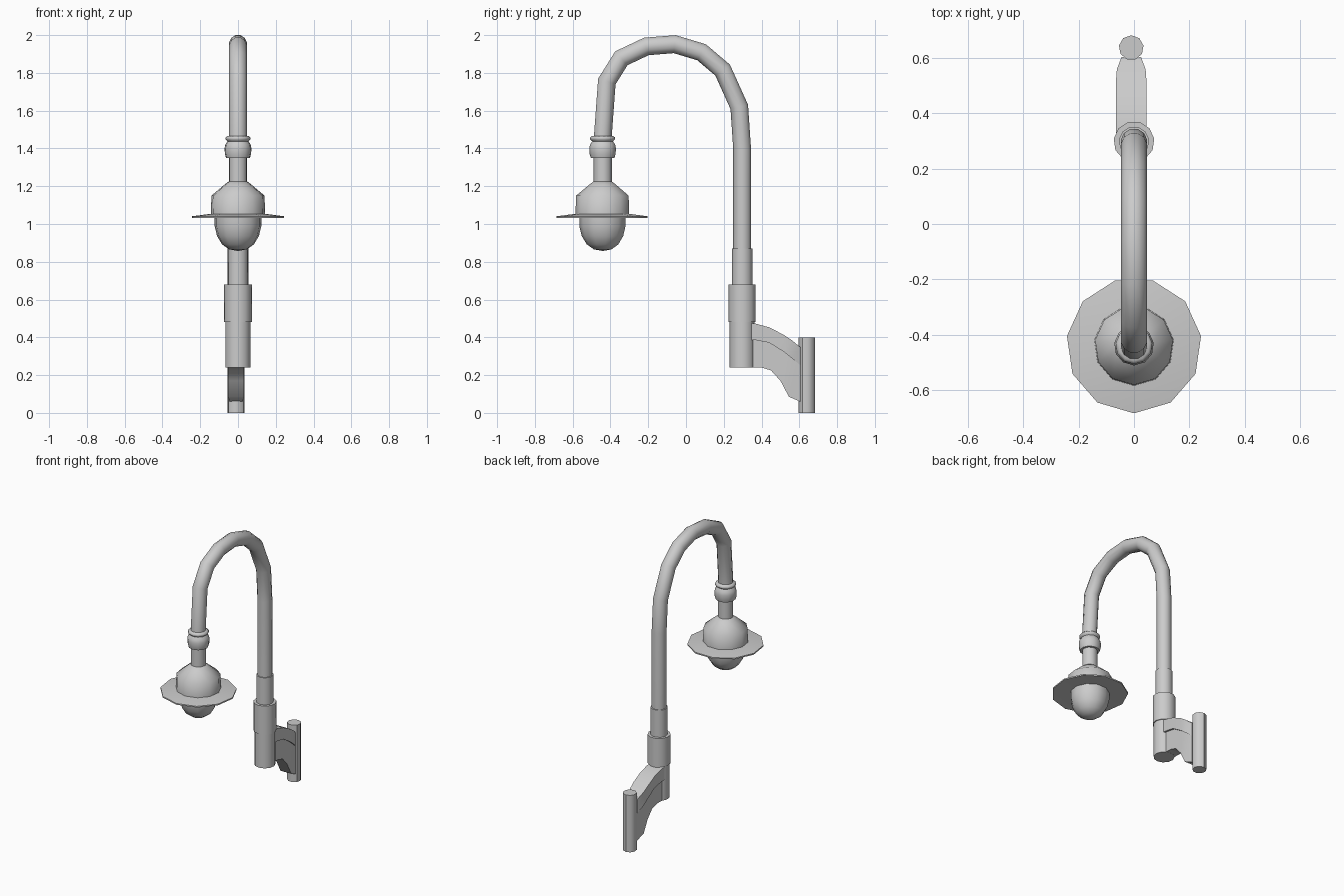
import bpy, bmesh, math
from mathutils import Vector

if "Cube" in bpy.data.objects:
    bpy.data.objects.remove(bpy.data.objects["Cube"])


def finish(name, bm, angle=40):
    bmesh.ops.remove_doubles(bm, verts=bm.verts, dist=1e-5)
    bmesh.ops.recalc_face_normals(bm, faces=bm.faces)
    me = bpy.data.meshes.new(name)
    bm.to_mesh(me)
    bm.free()
    ob = bpy.data.objects.new(name, me)
    bpy.context.collection.objects.link(ob)
    bpy.ops.object.select_all(action='DESELECT')
    ob.select_set(True)
    bpy.context.view_layer.objects.active = ob
    bpy.ops.object.shade_smooth_by_angle(angle=math.radians(angle))
    return ob


def skin(bm, rings):
    for a, b in zip(rings, rings[1:]):
        n = len(a)
        for i in range(n):
            bm.faces.new((a[i], a[(i + 1) % n], b[(i + 1) % n], b[i]))


def lathe(name, profile, x, y, sides=11, start=-90, angle=40):
    """Turn an (r, z) profile around a vertical axis."""
    bm = bmesh.new()
    turns = [math.radians(start + 360 * i / sides) for i in range(sides)]
    rings = [[bm.verts.new((x + r * math.cos(t), y + r * math.sin(t), z))
              for t in turns] for r, z in profile]
    skin(bm, rings)
    return finish(name, bm, angle)


def drum(name, r, z0, z1, x, y, **kw):
    return lathe(name, [(0, z0), (r, z0), (r, z1), (0, z1)], x, y, **kw)


def tube(name, path, r, sides=11):
    """Sweep a round section along a (y, z) path with mitred joints."""
    bm = bmesh.new()
    pts = [Vector(p) for p in path]
    rings = []
    for i, p in enumerate(pts):
        d0 = (p - pts[max(i - 1, 0)]).normalized()
        d1 = (pts[min(i + 1, len(pts) - 1)] - p).normalized()
        d = (d0 + d1).normalized()
        n = Vector((-d.y, d.x))
        rr = r / max(d.dot(d0), d.dot(d1))
        ring = []
        for k in range(sides):
            t = math.tau * k / sides + math.pi / 2
            q = p + n * rr * math.sin(t)
            ring.append(bm.verts.new((r * math.cos(t), q.x, q.y)))
        rings.append(ring)
    skin(bm, rings)
    bm.faces.new(rings[0])
    bm.faces.new(rings[-1])
    return finish(name, bm)


def arm(name, stations, x):
    """Rectangular bar through (y, z_top, z_bottom, half_width) stations."""
    bm = bmesh.new()
    rings = [[bm.verts.new((x + sx * w, y, z)) for sx, z in
              ((-1, zb), (1, zb), (1, zt), (-1, zt))]
             for y, zt, zb, w in stations]
    skin(bm, rings)
    bm.faces.new(rings[0])
    bm.faces.new(rings[-1])
    return finish(name, bm)


POLE_Y, LAMP_Y, WALL_Y, WALL_X = 0.298, -0.44, 0.638, -0.01

# Wall post and bracket
drum("wall_post", 0.045, 0, 0.40, WALL_X, WALL_Y, sides=9, start=90)
arm("bracket_flange", [(0.33, 0.478, 0.387, 0.055), (0.37, 0.472, 0.385, 0.055),
                       (0.44, 0.453, 0.372, 0.055), (0.52, 0.412, 0.322, 0.055),
                       (0.56, 0.385, 0.29, 0.052), (0.605, 0.348, 0.253, 0.035)], WALL_X)
arm("bracket_web", [(0.33, 0.40, 0.242, 0.042), (0.40, 0.39, 0.24, 0.042),
                    (0.45, 0.375, 0.225, 0.042), (0.50, 0.345, 0.17, 0.042),
                    (0.545, 0.31, 0.085, 0.042), (0.605, 0.26, 0.06, 0.034)], WALL_X)

# Socket, sleeve and lower pole
drum("socket", 0.068, 0.24, 0.49, 0, POLE_Y)
drum("sleeve", 0.074, 0.48, 0.68, 0, POLE_Y)
drum("pole_collar", 0.055, 0.67, 0.87, 0, POLE_Y)

# Swan neck
tube("swan_neck", [(0.298, 0.80), (0.298, 1.40), (0.283, 1.62), (0.195, 1.815),
                   (0.083, 1.91), (-0.06, 1.953), (-0.21, 1.941), (-0.343, 1.878),
                   (-0.42, 1.755), (-0.443, 1.44)], 0.048)

# Lamp head, top to bottom
lathe("lamp_collar", [(0, 1.467), (0.056, 1.467), (0.067, 1.458), (0.067, 1.448),
                      (0.056, 1.438), (0.068, 1.42), (0.072, 1.40), (0.07, 1.37),
                      (0.064, 1.35), (0, 1.35)], 0, LAMP_Y, angle=50)
drum("lamp_stem", 0.049, 1.20, 1.36, 0, LAMP_Y)
lathe("lamp_housing", [(0, 1.228), (0.048, 1.226), (0.07, 1.21), (0.142, 1.15),
                       (0.145, 1.05), (0, 1.045)], 0, LAMP_Y, angle=60)
lathe("lamp_brim", [(0, 1.056), (0.145, 1.054), (0.245, 1.041), (0.245, 1.032),
                    (0.12, 1.038), (0, 1.038)], 0, LAMP_Y)
lathe("lamp_globe", [(0, 1.045), (0.125, 1.045), (0.125, 0.99), (0.112, 0.936),
                     (0.085, 0.892), (0.048, 0.866), (0, 0.857)], 0, LAMP_Y, angle=50)
